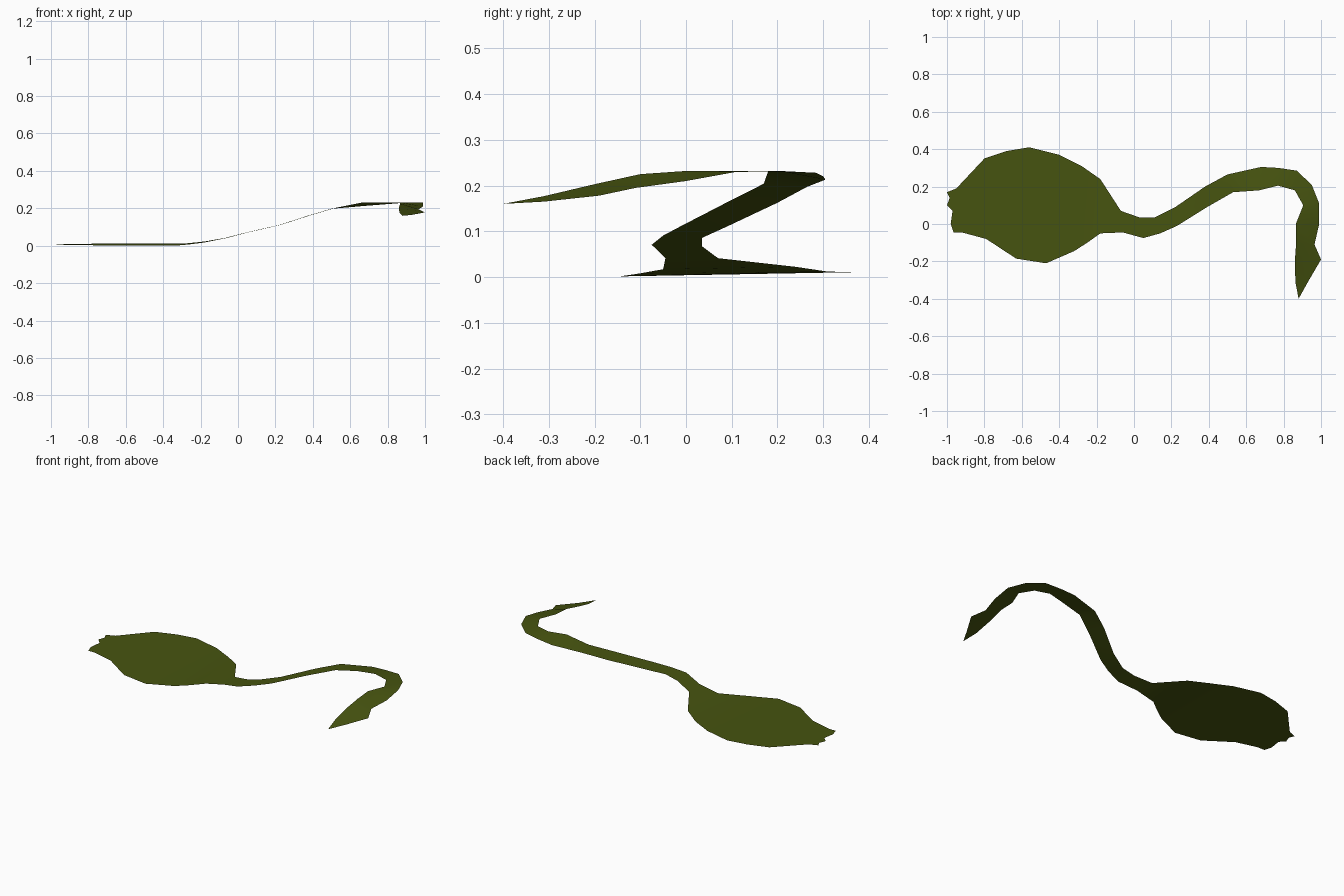
import bpy
import bmesh

cube = bpy.data.objects.get("Cube")
if cube:
    bpy.data.objects.remove(cube, do_unlink=True)

# Blade and stem: back edge x, y and front edge x, y of each cross row
BLADE_AND_STEM = [
    (-.95, .19, -.92, -.045), (-.8, .35, -.79, -.08), (-.68, .39, -.63, -.185),
    (-.56, .41, -.47, -.21), (-.4, .37, -.32, -.145), (-.28, .31, -.25, -.1),
    (-.18, .24, -.18, -.05), (-.07, .07, -.06, -.045), (.03, .035, .05, -.075),
    (.11, .035, .14, -.05), (.22, .09, .23, -.01), (.38, .2, .39, .09),
    (.5, .265, .53, .17),
]

# Curled end: outer edge point and inner edge point of each cross row
CURL = [
    ((.68, .305, .213), (.67, .18, .232)), ((.77, .3, .22), (.77, .205, .232)),
    ((.87, .285, .228), (.86, .18, .23)), ((.95, .21, .23), (.905, .1, .232)),
    ((.99, .11, .23), (.885, .05, .232)), ((.99, 0, .21), (.865, 0, .232)),
    ((.965, -.11, .195), (.867, -.1, .225)), ((1, -.19, .178), (.86, -.2, .203)),
    ((.93, -.31, .165), (.863, -.31, .177)),
]
CURL_TIP = (.88, -.4, .16)

# Ragged end of the blade, from back to front
RAGGED_END = [(-1, .17), (-.985, .14), (-1, .1), (-.97, .07), (-.98, 0), (-.965, -.045)]

# Side profile of the rising stem: x, height
RISE = [(-1, 0), (-.3, 0), (-.18, .014), (-.06, .038), (.05, .068),
        (.22, .105), (.39, .158), (.53, .197)]


def height(x, y):
    """Rise along the stem plus the slight sideways tilt of the blade."""
    rise = RISE[-1][1]
    for (start, low), (end, high) in zip(RISE, RISE[1:]):
        if x <= end:
            rise = low + (high - low) * (x - start) / (end - start)
            break
    return rise + .004 + .018 * y


def make_material(name, colour):
    material = bpy.data.materials.new(name)
    material.use_nodes = True
    material.diffuse_color = colour
    shader = next(n for n in material.node_tree.nodes if n.type == 'BSDF_PRINCIPLED')
    shader.inputs["Base Color"].default_value = colour
    shader.inputs["Roughness"].default_value = .8
    return material


def build_leaf():
    bm = bmesh.new()

    def on_leaf(x, y):
        return bm.verts.new((x, y, height(x, y)))

    # Cross rows of the whole ribbon
    rows = [(on_leaf(ax, ay), on_leaf(bx, by)) for ax, ay, bx, by in BLADE_AND_STEM]
    rows += [(bm.verts.new(outer), bm.verts.new(inner)) for outer, inner in CURL]

    # Ribbon faces, all facing up
    for (back, front), (next_back, next_front) in zip(rows, rows[1:]):
        bm.faces.new((back, front, next_front, next_back))

    # Pointed tip of the curl and ragged end of the blade
    bm.faces.new((rows[-1][0], rows[-1][1], bm.verts.new(CURL_TIP)))
    ragged = [on_leaf(x, y) for x, y in RAGGED_END]
    bm.faces.new([rows[0][0], *ragged, rows[0][1]])

    bmesh.ops.triangulate(bm, faces=bm.faces[:])
    for face in bm.faces:
        face.smooth = True

    mesh = bpy.data.meshes.new("leaf")
    bm.to_mesh(mesh)
    bm.free()
    mesh.materials.append(make_material("olive green", (.062, .088, .005, 1)))
    leaf = bpy.data.objects.new("leaf", mesh)
    bpy.context.collection.objects.link(leaf)
    return leaf


build_leaf()
